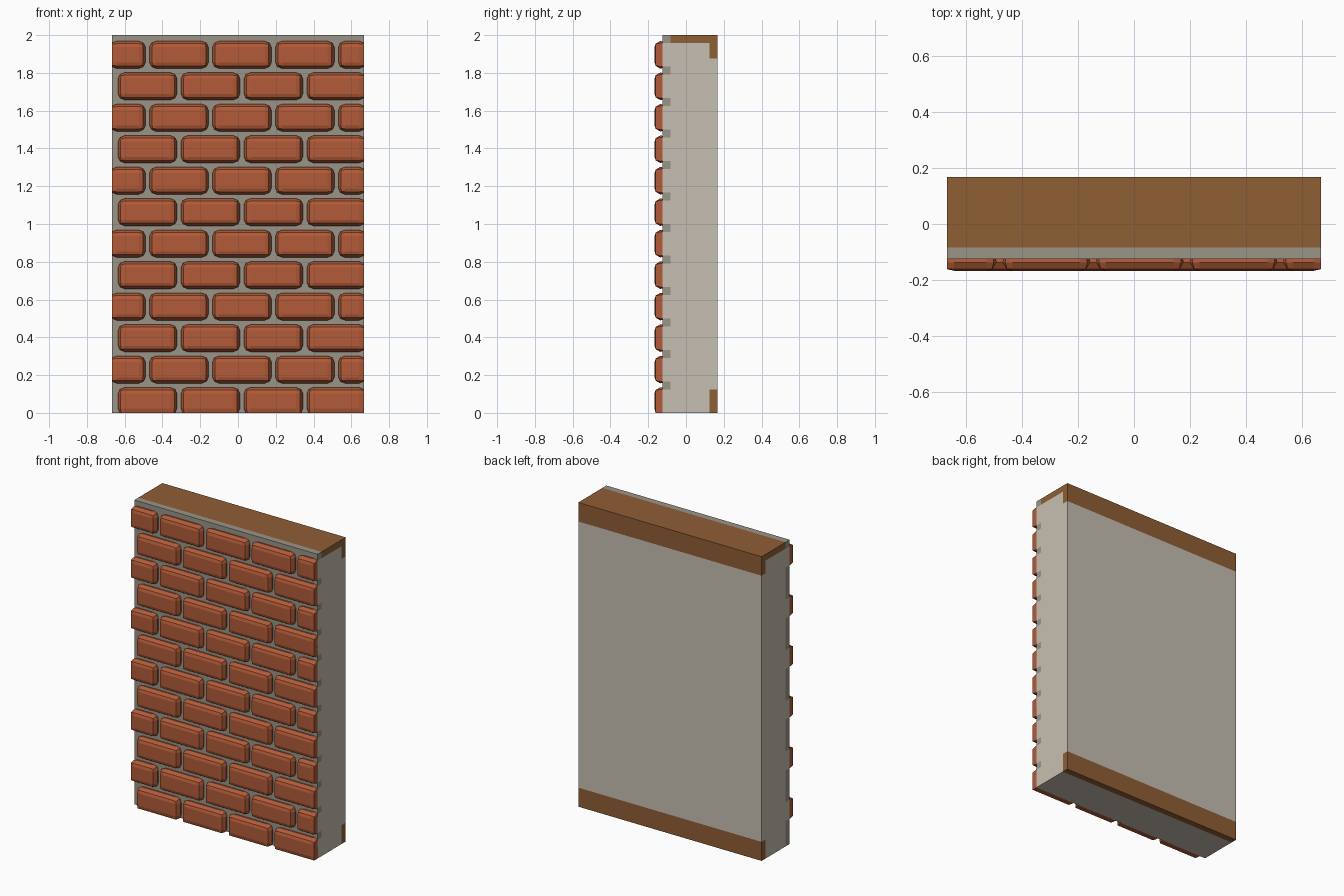
import bpy
import bmesh
from mathutils import Vector

if "Cube" in bpy.data.objects:
    bpy.data.objects.remove(bpy.data.objects["Cube"], do_unlink=True)

U = 1 / 24                      # modular unit
W, D, H = 16 * U, 4 * U, 2.0    # half width, half depth, height
FACE = -3 * U                   # mortar surface behind the bricks
EPS = 1e-4


def material(name, rgb):
    linear = [((c / 255 + 0.055) / 1.055) ** 2.4 for c in rgb] + [1]
    mat = bpy.data.materials.new(name)
    mat.use_nodes = True
    mat.diffuse_color = linear
    mat.node_tree.nodes["Principled BSDF"].inputs["Base Color"].default_value = linear
    return mat


PLASTER, MORTAR, WOOD = range(3)
wall_mats = [material("pale plaster", (198, 191, 178)),
             material("grey mortar", (154, 149, 136)),
             material("brown wood", (143, 94, 53))]
brick_mat = material("red brick", (178, 91, 56))


def add_object(name, bm, mats):
    bmesh.ops.recalc_face_normals(bm, faces=bm.faces)
    mesh = bpy.data.meshes.new(name)
    bm.to_mesh(mesh)
    bm.free()
    for mat in mats:
        mesh.materials.append(mat)
    obj = bpy.data.objects.new(name, mesh)
    bpy.context.collection.objects.link(obj)
    return obj


# Wall slab, cut along the brick courses and trim lines
def wall_material(c, n):
    row, offset = divmod(c.z / U, 4)
    if c.y < -2 * U:                               # front mortar layer
        if n.y < -0.5 or n.z > 0.5:
            return MORTAR
        if n.z < -0.5:
            return PLASTER
        brick_here = offset < 3 and (c.x > 0 or row % 2 == 1)
        return PLASTER if brick_here else MORTAR
    if c.z > H - U:                                # timber cap
        return WOOD
    if c.y > 3 * U and (c.z < 3 * U or c.z > H - 3 * U):
        return WOOD                                # rear timber rails
    return PLASTER


bm = bmesh.new()
bmesh.ops.create_cube(bm, size=1)
for v in bm.verts:
    v.co = Vector((v.co.x * 2 * W, FACE if v.co.y < 0 else D, (v.co.z + 0.5) * H))
cuts = [((0, y, 0), (0, 1, 0)) for y in (-2 * U, 3 * U)]
levels = {4 * k for k in range(1, 12)} | {4 * k + 3 for k in range(12)} | {45}
cuts += [((0, 0, z * U), (0, 0, 1)) for z in sorted(levels)]
for co, no in cuts:
    bmesh.ops.bisect_plane(bm, geom=bm.verts[:] + bm.edges[:] + bm.faces[:],
                           dist=1e-6, plane_co=co, plane_no=no)
bm.normal_update()
for f in bm.faces:
    f.material_index = wall_material(f.calc_center_median(), f.normal)
add_object("wall_slab", bm, wall_mats)


# Bricks: bulged base, tapered sides and a chamfered face; cut sides stay flush
def brick(name, x0, x1, z0, z1):
    flush = (x0 < -W + EPS, x1 > W - EPS, z0 < EPS)
    bm = bmesh.new()

    def coords(lo, hi, lo_flush, hi_flush, edge, inner):
        a = lo + (0 if lo_flush else edge)
        b = hi - (0 if hi_flush else edge)
        return [a, lo + inner, hi - inner, b]

    def ring_point(i, j, edge, bulge, y):
        xs = coords(x0, x1, flush[0], flush[1], edge, 0.025)
        zs = coords(z0, z1, flush[2], False, edge, 0.022)
        x, z = xs[i], zs[j]
        if j in (1, 2) and i in (0, 3) and not flush[0 if i == 0 else 1]:
            x += bulge if i == 3 else -bulge
        if i in (1, 2) and j in (0, 3) and not (flush[2] and j == 0):
            z += bulge if j == 3 else -bulge
        return bm.verts.new((x, y, z))

    border = ([(i, 0) for i in range(3)] + [(3, j) for j in range(3)]
              + [(i, 3) for i in (3, 2, 1)] + [(0, j) for j in (3, 2, 1)])
    back = [ring_point(i, j, 0, 0.008, FACE + 0.004) for i, j in border]
    middle = [ring_point(i, j, 0, 0.010, FACE - 0.012) for i, j in border]
    front = {(i, j): ring_point(i, j, 0.006, 0.002,
                                -D if i in (1, 2) and j in (1, 2) else -D + 0.006)
             for i in range(4) for j in range(4)}
    rim = [front[p] for p in border]
    for a, b in ((back, middle), (middle, rim)):
        for k in range(12):
            m = (k + 1) % 12
            bm.faces.new((a[k], a[m], b[m], b[k]))
    for i in range(3):
        for j in range(3):
            bm.faces.new((front[i, j], front[i + 1, j],
                          front[i + 1, j + 1], front[i, j + 1]))
    bm.faces.new(back)
    add_object(name, bm, [brick_mat])


# Running bond: alternate courses shift by half a brick
for row in range(12):
    start = -15 if row % 2 == 0 else -19
    for col in range(5):
        x0 = max((start + 8 * col) * U, -W)
        x1 = min((start + 8 * col + 7) * U, W)
        if x0 < W - EPS:
            brick(f"brick_{row + 1}_{col + 1}", x0, x1, 4 * row * U, (4 * row + 3) * U)
